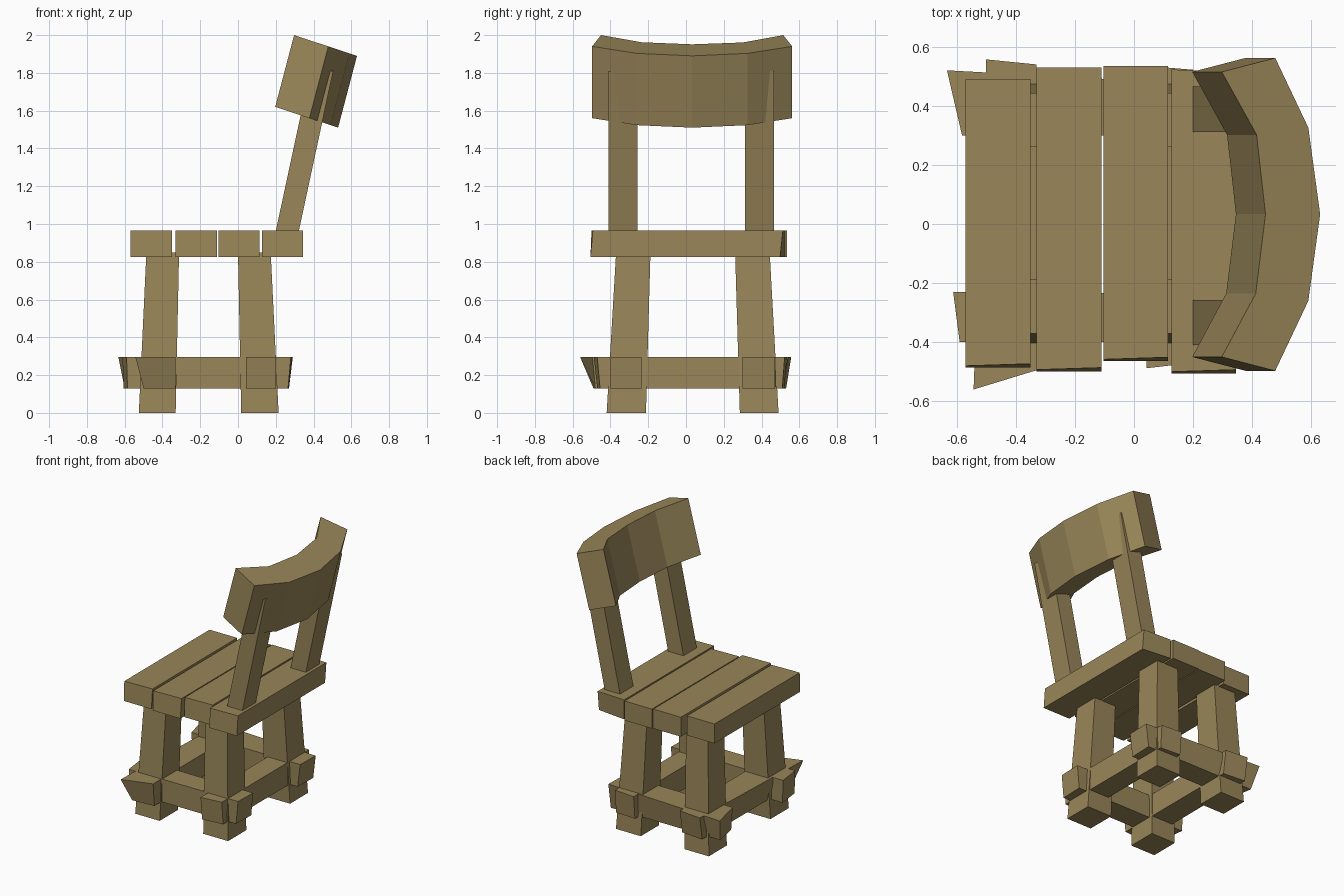
import bpy, bmesh

if "Cube" in bpy.data.objects:
    bpy.data.objects.remove(bpy.data.objects["Cube"])

wood = bpy.data.materials.new("wood")
wood.diffuse_color = (0.32, 0.24, 0.10, 1)
wood.use_nodes = True
wood.node_tree.nodes["Principled BSDF"].inputs["Base Color"].default_value = wood.diffuse_color


def loft(name, *rings):
    """Closed solid through rings of equal point count, flat shaded."""
    bm = bmesh.new()
    loops = [[bm.verts.new(p) for p in r] for r in rings]
    n = len(loops[0])
    for a, b in zip(loops, loops[1:]):
        for i in range(n):
            j = (i + 1) % n
            bm.faces.new((a[i], a[j], b[j], b[i]))
    bm.faces.new(loops[0][::-1])
    bm.faces.new(loops[-1])
    bmesh.ops.recalc_face_normals(bm, faces=bm.faces)
    me = bpy.data.meshes.new(name)
    bm.to_mesh(me)
    bm.free()
    me.materials.append(wood)
    ob = bpy.data.objects.new(name, me)
    bpy.context.collection.objects.link(ob)
    return ob


def rect(x0, x1, y0, y1, z):
    return [(x0, y0, z), (x1, y0, z), (x1, y1, z), (x0, y1, z)]


# Seat planks, each with its own uneven saw-cut ends
planks = [(-0.57, -0.35, -0.48, 0.49), (-0.33, -0.11, -0.493, 0.53),
          (-0.103, 0.115, -0.458, 0.535), (0.127, 0.345, -0.5, 0.523)]
for i, (x0, x1, y0, y1) in enumerate(planks):
    low = rect(x0, x1, y0 - 0.006, y1, 0.825)
    top = rect(x0, x1, y0, y1, 0.965)
    top[1] = (x1, y0 + 0.007, 0.965)
    if i == 3:
        low[2] = (x1, y1 - 0.025, 0.825)
        top[2] = (x1, y1 - 0.01, 0.965)
    loft(f"seat_plank_{i + 1}", low, top)

# Splayed legs: (bottom range, top range) per axis
leg_x = {"left": (-0.525, -0.33, -0.485, -0.312), "right": (0.017, 0.215, 0.0, 0.173)}
leg_y = {"front": (-0.42, -0.212, -0.37, -0.188), "back": (0.285, 0.49, 0.26, 0.443)}
for xn, x in leg_x.items():
    for yn, y in leg_y.items():
        loft(f"{yn}_{xn}_leg", rect(x[0], x[1], y[0], y[1], 0),
             rect(x[2], x[3], y[2], y[3], 0.85))

# Stretchers across x, rough-hewn ends flare outwards at the top
Z0, Z1 = 0.13, 0.295
loft("front_stretcher",
     [(-0.605, -0.235, Z0), (-0.585, -0.40, Z0), (-0.59, -0.40, Z1), (-0.612, -0.23, Z1)],
     [(0.27, -0.235, Z0), (0.265, -0.40, Z0), (0.28, -0.40, Z1), (0.285, -0.235, Z1)])
loft("back_stretcher",
     [(-0.60, 0.47, Z0), (-0.57, 0.30, Z0), (-0.582, 0.30, Z1), (-0.633, 0.52, Z1)],
     [(0.27, 0.47, Z0), (0.265, 0.30, Z0), (0.285, 0.30, Z1), (0.29, 0.47, Z1)])

# Stretchers along y
loft("left_stretcher",
     [(-0.50, -0.49, Z0), (-0.33, -0.48, Z0), (-0.33, -0.495, Z1), (-0.543, -0.56, Z1)],
     [(-0.50, 0.53, Z0), (-0.33, 0.515, Z0), (-0.33, 0.54, Z1), (-0.50, 0.557, Z1)])
loft("right_stretcher",
     [(0.043, -0.47, Z0), (0.2, -0.455, Z0), (0.2, -0.47, Z1), (0.043, -0.488, Z1)],
     [(0.043, 0.52, Z0), (0.2, 0.51, Z0), (0.2, 0.522, Z1), (0.043, 0.535, Z1)])

# Raked back posts
for name, y0, y1 in (("front", -0.41, -0.257), ("back", 0.312, 0.465)):
    loft(f"{name}_back_post", rect(0.193, 0.315, y0, y1, 0.93),
         rect(0.382, 0.504, y0, y1, 1.81))

# Curved backrest: top-edge plan points (inner x, inner y, outer x, outer y)
plan = [(0.297, -0.45, 0.478, -0.497), (0.412, -0.235, 0.59, -0.26),
        (0.445, 0.033, 0.63, 0.033), (0.415, 0.302, 0.59, 0.326),
        (0.297, 0.515, 0.478, 0.562)]


def height(x):
    return 2.0 - (x - 0.297) * 0.33


rings = []
for xi, yi, xo, yo in plan:
    zi, zo = height(xi), height(xo)
    rings.append([(xi, yi, zi), (xo, yo, zo),
                  (xo - 0.1, yo, zo - 0.38), (xi - 0.1, yi, zi - 0.38)])
loft("backrest", *rings)
